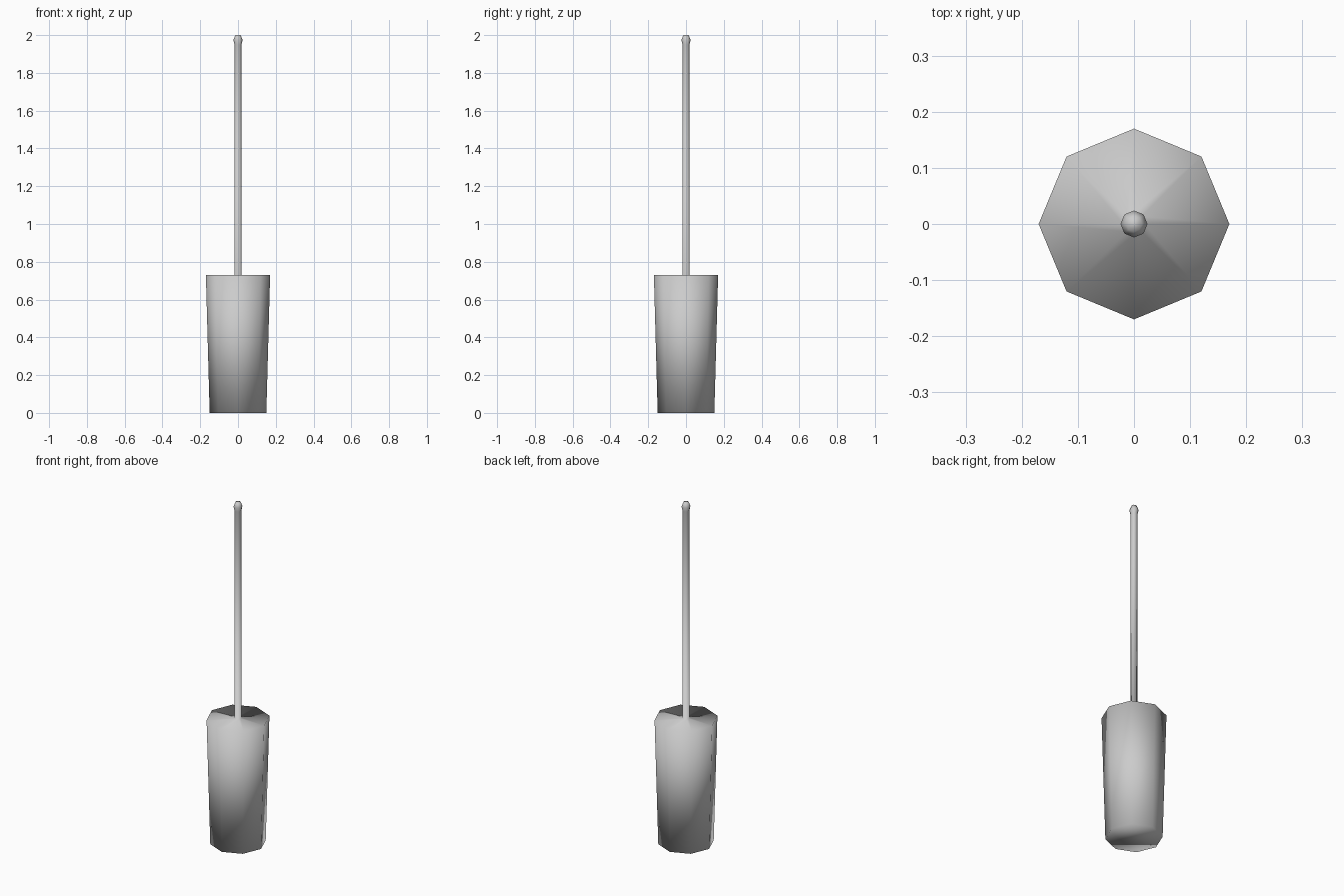
import bpy, bmesh
from math import cos, sin, tau

if "Cube" in bpy.data.objects:
    bpy.data.objects.remove(bpy.data.objects["Cube"])

SIDES = 8


def lathe(name, profile):
    """Spin a (radius, z) profile around z, closing both ends."""
    bm = bmesh.new()
    rings = [[bm.verts.new((r * cos(tau * i / SIDES), r * sin(tau * i / SIDES), z))
              for i in range(SIDES)] for r, z in profile]
    for low, high in zip(rings, rings[1:]):
        for i in range(SIDES):
            j = (i + 1) % SIDES
            bm.faces.new((low[i], low[j], high[j], high[i]))
    bm.faces.new(rings[0][::-1])
    bm.faces.new(rings[-1])
    for face in bm.faces:
        face.smooth = True
    mesh = bpy.data.meshes.new(name)
    bm.to_mesh(mesh)
    bm.free()
    obj = bpy.data.objects.new(name, mesh)
    bpy.context.collection.objects.link(obj)
    return obj


# Tapered holder, flat lid, thin handle and small knob in one continuous profile
lathe("brush_and_holder", [
    (0.15, 0.0), (0.17, 0.73),        # holder
    (0.019, 0.73), (0.019, 1.95),     # lid and handle
    (0.024, 1.975), (0.014, 2.0),     # knob
])
